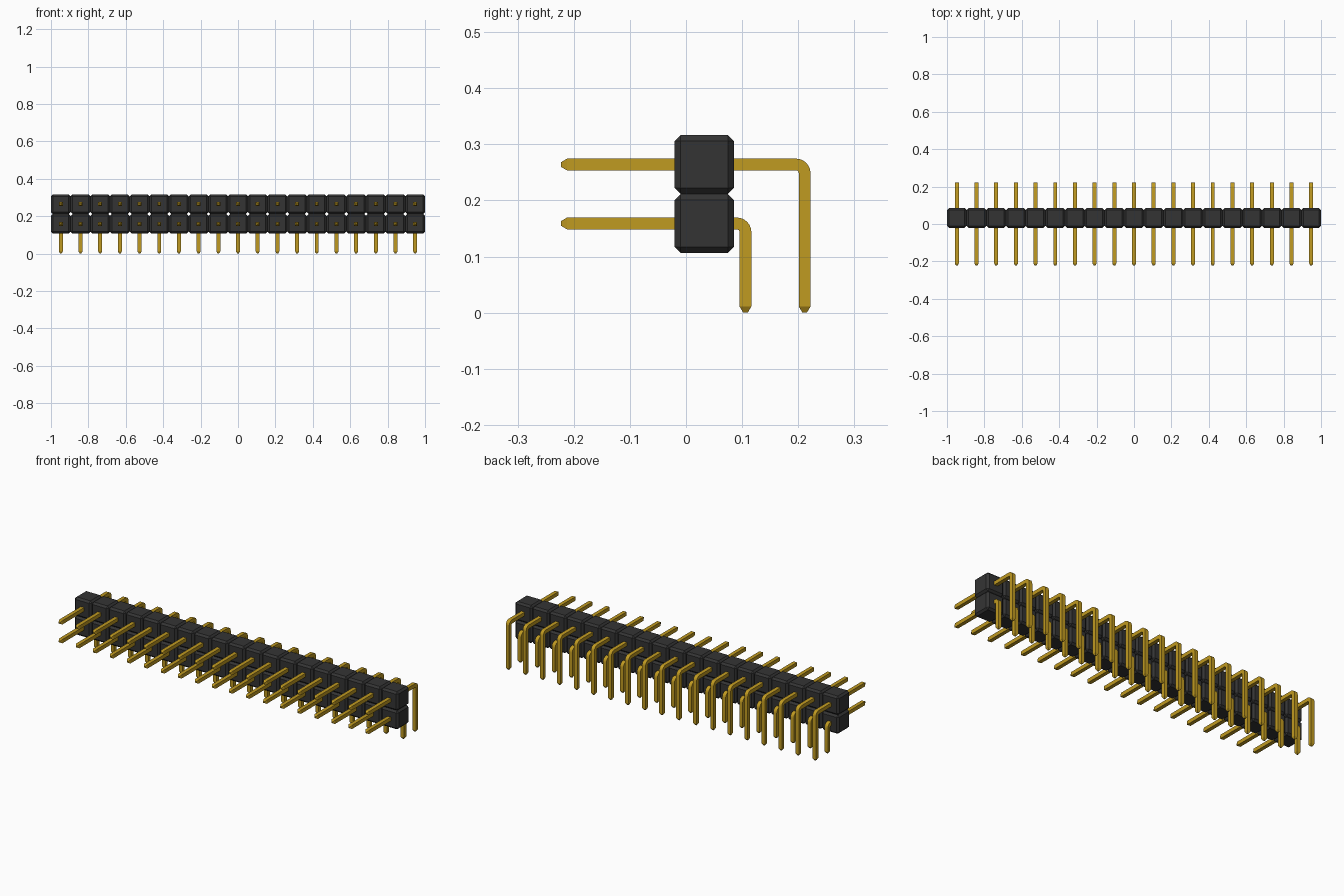
import bpy, bmesh, math
from mathutils import Vector

if "Cube" in bpy.data.objects:
    bpy.data.objects.remove(bpy.data.objects["Cube"], do_unlink=True)

COLUMNS = 19
PITCH = 2.0 / COLUMNS
FIRST_X = -1 + PITCH / 2
ROW_Z = (0.159, 0.264)      # pin heights of the two rows
LEG_Y = (0.106, 0.2115)     # where each row bends downwards
BODY_Y = 0.0325             # housing centre
HALF = 0.0105               # half pin thickness
TIP = 0.004                 # half thickness at the pin ends
BEND = 0.0155               # centre-line bend radius


def material(name, rgb, roughness, metallic=0.0):
    m = bpy.data.materials.new(name)
    m.use_nodes = True
    m.diffuse_color = (*rgb, 1)
    shader = m.node_tree.nodes["Principled BSDF"]
    shader.inputs["Base Color"].default_value = (*rgb, 1)
    shader.inputs["Roughness"].default_value = roughness
    shader.inputs["Metallic"].default_value = metallic
    return m


def make_object(name, bm, mat):
    bmesh.ops.recalc_face_normals(bm, faces=bm.faces)
    mesh = bpy.data.meshes.new(name)
    bm.to_mesh(mesh)
    bm.free()
    mesh.materials.append(mat)
    ob = bpy.data.objects.new(name, mesh)
    bpy.context.collection.objects.link(ob)
    return ob


def repeat(ob, count, offset):
    mod = ob.modifiers.new("repeat", 'ARRAY')
    mod.count = count
    mod.use_relative_offset = False
    mod.use_constant_offset = True
    mod.constant_offset_displace = offset


black = material("black plastic", (0.034, 0.034, 0.034), 0.6)
gold = material("gold metal", (0.53, 0.325, 0.015), 0.5)

# Housing: one chamfered block per pin, repeated along the strip
for row, z in zip(("lower", "upper"), ROW_Z):
    bm = bmesh.new()
    bmesh.ops.create_cube(bm, size=PITCH)
    bmesh.ops.bevel(bm, geom=bm.edges[:], offset=0.0105, offset_type='OFFSET',
                    segments=1, profile=0.5, affect='EDGES')
    body = make_object(row + "_housing", bm, black)
    body.location = (FIRST_X, BODY_Y, z)
    repeat(body, COLUMNS, (PITCH, 0, 0))


# Pins: square section swept along a right-angle path with tapered ends
def pin_stations(leg_y, z):
    """(y, z, angle of travel below horizontal, half thickness)"""
    out = [(-0.223, z, 0, TIP), (-0.212, z, 0, HALF)]
    cy, cz = leg_y - BEND, z - BEND
    for i in range(7):
        a = math.radians(15 * i)
        out.append((cy + BEND * math.sin(a), cz + BEND * math.cos(a), a, HALF))
    end = math.pi / 2
    return out + [(leg_y, 0.011, end, HALF), (leg_y, 0, end, TIP)]


for row, z, leg_y in zip(("lower", "upper"), ROW_Z, LEG_Y):
    bm = bmesh.new()
    rings = []
    for y, h, a, r in pin_stations(leg_y, z):
        normal = Vector((0, math.sin(a), math.cos(a)))
        rings.append([bm.verts.new(Vector((sx * r, y, h)) + normal * (sn * r))
                      for sx, sn in ((-1, -1), (1, -1), (1, 1), (-1, 1))])
    for a, b in zip(rings, rings[1:]):
        for i in range(4):
            j = (i + 1) % 4
            bm.faces.new((a[i], a[j], b[j], b[i]))
    bm.faces.new(rings[0])
    bm.faces.new(rings[-1])
    pins = make_object(row + "_pins", bm, gold)
    pins.location.x = FIRST_X
    bpy.ops.object.select_all(action='DESELECT')
    pins.select_set(True)
    bpy.context.view_layer.objects.active = pins
    bpy.ops.object.shade_smooth_by_angle(angle=math.radians(25))
    repeat(pins, COLUMNS, (PITCH, 0, 0))
